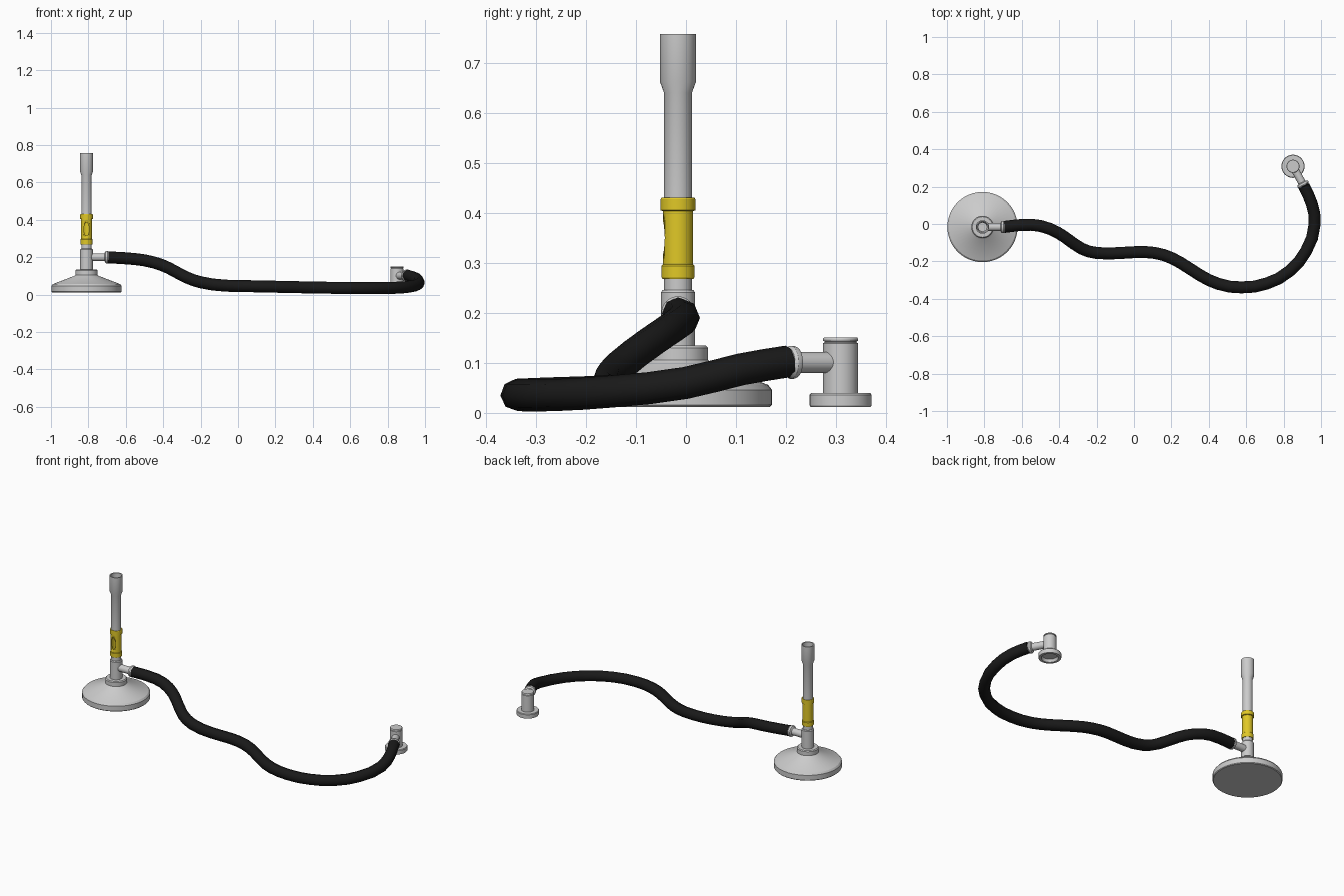
import bpy, bmesh, math
from mathutils import Vector

if "Cube" in bpy.data.objects:
    bpy.data.objects.remove(bpy.data.objects["Cube"])

BX, BY = -0.81, -0.016      # burner axis
TX, TY = 0.85, 0.309        # gas tap axis


def material(name, rgb):
    m = bpy.data.materials.new(name)
    m.diffuse_color = (*rgb, 1)
    m.use_nodes = True
    m.node_tree.nodes["Principled BSDF"].inputs["Base Color"].default_value = m.diffuse_color
    return m


def lathe(name, profile, origin, axis=(0, 0, 1), sides=32, mat=None, closed=False):
    """Revolve (radius, height) points about an axis through origin."""
    bm = bmesh.new()
    rings = []
    for r, h in profile:
        if r < 1e-6:
            rings.append([bm.verts.new((0, 0, h))] * sides)
        else:
            rings.append([bm.verts.new((r * math.cos(math.tau * i / sides),
                                        r * math.sin(math.tau * i / sides), h))
                          for i in range(sides)])
    pairs = list(zip(rings, rings[1:]))
    if closed:
        pairs.append((rings[-1], rings[0]))
    for a, b in pairs:
        for i in range(sides):
            j = (i + 1) % sides
            bm.faces.new(list(dict.fromkeys((a[i], a[j], b[j], b[i]))))
    bmesh.ops.recalc_face_normals(bm, faces=bm.faces)
    me = bpy.data.meshes.new(name)
    bm.to_mesh(me)
    bm.free()
    ob = bpy.data.objects.new(name, me)
    bpy.context.collection.objects.link(ob)
    ob.location = origin
    ob.rotation_euler = Vector((0, 0, 1)).rotation_difference(Vector(axis)).to_euler()
    if mat:
        me.materials.append(mat)
    smooth(ob)
    return ob


def smooth(ob):
    bpy.ops.object.select_all(action='DESELECT')
    ob.select_set(True)
    bpy.context.view_layer.objects.active = ob
    bpy.ops.object.shade_smooth_by_angle(angle=math.radians(30))


yellow = material("yellow", (0.75, 0.58, 0.02))
black = material("black", (0.01, 0.01, 0.01))

# Heavy foot with sloping top and collar
lathe("burner_base", [(0, .012), (.184, .012), (.188, .016), (.188, .046), (.180, .056),
                      (.066, .100), (.060, .106), (.060, .130), (.055, .135), (0, .135)],
      (BX, BY, 0), sides=48)

# Gas body and the stub carrying the air collar
lathe("burner_body", [(0, .13), (.034, .13), (.034, .241), (.030, .246), (.028, .246),
                      (.028, .285), (0, .285)], (BX, BY, 0))

# Yellow air collar with two rims and a front air hole
collar = lathe("air_collar", [(.025, .268), (.031, .268), (.033, .271), (.033, .294), (.030, .297),
                              (.030, .403), (.035, .405), (.035, .427), (.033, .430), (.025, .430)],
               (BX, BY, 0), mat=yellow, closed=True)
cutter = lathe("air_hole_cutter", [(0, 0), (.014, 0), (.014, .06), (0, .06)],
               (BX, BY, .35), axis=(0, -1, 0), sides=20)
cutter.scale = (1, 2.5, 1)
cutter.hide_render = True
cutter.hide_viewport = True
hole = collar.modifiers.new("air_hole", 'BOOLEAN')
hole.operation = 'DIFFERENCE'
hole.object = cutter

# Hollow chimney tube with flared mouth
lathe("burner_tube", [(.023, .415), (.028, .415), (.028, .640), (.036, .662), (.036, .757),
                      (.030, .757), (.030, .662), (.023, .640)], (BX, BY, 0), closed=True)

# Gas tap: flange with recessed underside, body and cap groove
lathe("gas_tap", [(0, .028), (.040, .028), (.046, .012), (.060, .012), (.062, .015), (.062, .036),
                  (.059, .040), (.035, .040), (.035, .139), (.032, .141), (.032, .143),
                  (.035, .144), (.035, .148), (.033, .151), (0, .151)], (TX, TY, 0))

# Hose nozzles on burner and tap
tap_dir = Vector((.055, -.100, 0)).normalized()
for name, start, axis, length in (("burner_nozzle", (BX, BY, .2), (1, 0, 0), .112),
                                  ("tap_nozzle", (TX, TY, .101), tap_dir, .114)):
    lathe(name, [(0, 0), (.021, 0), (.021, length - .016), (.031, length - .011),
                 (.033, length - .006), (.033, length), (.029, length + .006), (0, length + .006)],
          start, axis)

# Rubber hose
path = [(-.695, -.016, .199), (-.55, -.004, .190), (-.45, -.026, .172), (-.37, -.070, .142),
        (-.28, -.132, .094), (-.20, -.155, .066), (-.07, -.155, .048), (.06, -.150, .045),
        (.16, -.166, .043), (.25, -.208, .041), (.35, -.272, .039), (.45, -.320, .037),
        (.575, -.339, .036), (.71, -.318, .035), (.83, -.253, .036), (.92, -.145, .043),
        (.966, 0, .060), (.950, .110, .087), (.908, .205, .103)]
cu = bpy.data.curves.new("hose", 'CURVE')
cu.dimensions = '3D'
cu.bevel_depth = .032
cu.bevel_resolution = 2
cu.resolution_u = 2
cu.use_fill_caps = True
sp = cu.splines.new('BEZIER')
sp.bezier_points.add(len(path) - 1)
for bp, p in zip(sp.bezier_points, path):
    bp.co = p
    bp.handle_left_type = bp.handle_right_type = 'AUTO'
cu.materials.append(black)
bpy.context.collection.objects.link(bpy.data.objects.new("hose", cu))
